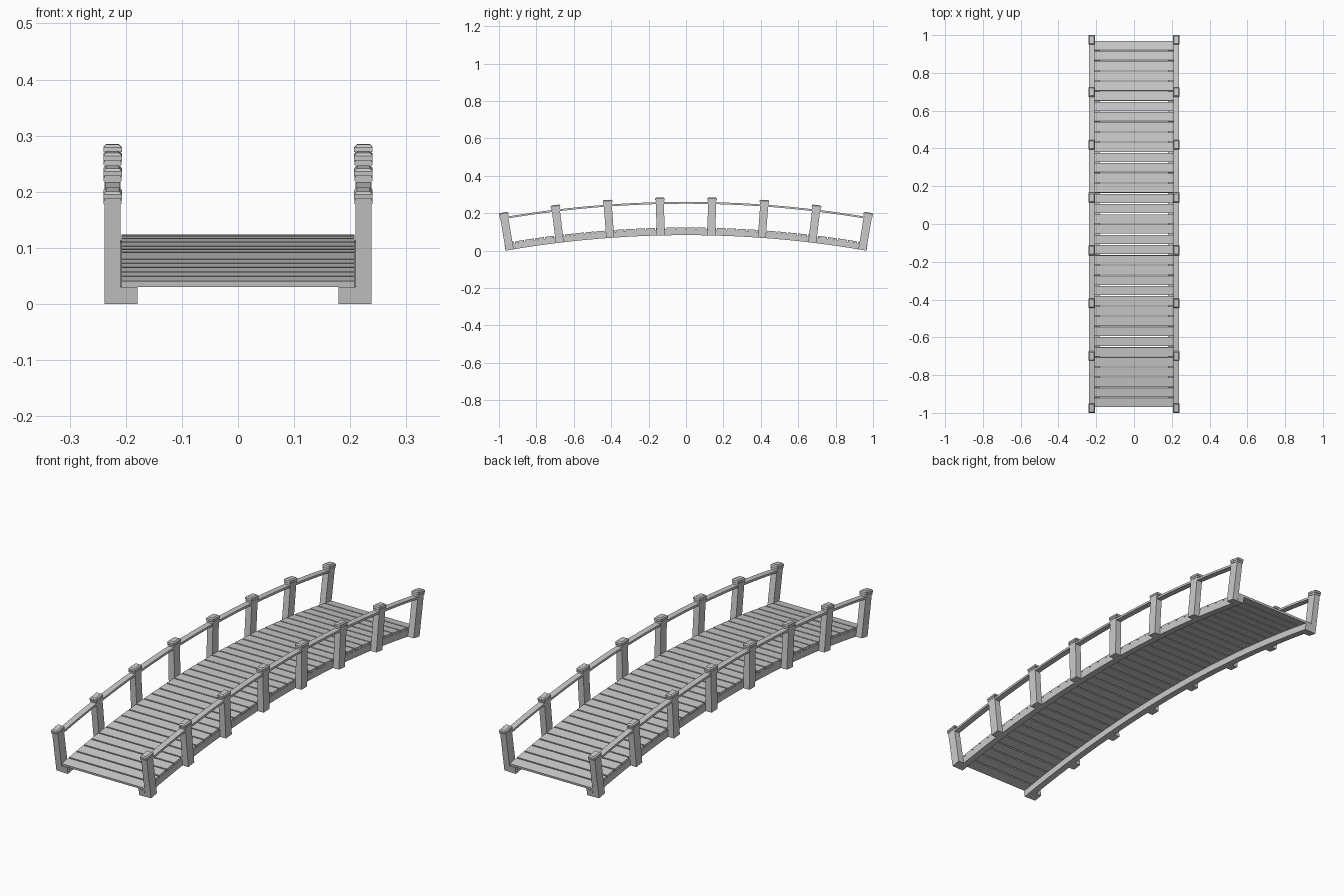
import bpy, bmesh, math
from mathutils import Matrix, Vector

if "Cube" in bpy.data.objects:
    bpy.data.objects.remove(bpy.data.objects["Cube"])

R = 5.65            # radius of the underside arc
ZC = 0.083 - R      # height of the arc centre
END = 0.1716        # half angle of the span
POST_END = 0.1676   # angle of the last posts
POST_X = 0.2235


def at(theta, h):
    """Point on the arc, h above the underside."""
    return Vector((0, (R + h) * math.sin(theta), ZC + (R + h) * math.cos(theta)))


def finish(bm, name):
    bmesh.ops.recalc_face_normals(bm, faces=bm.faces)
    me = bpy.data.meshes.new(name)
    bm.to_mesh(me)
    bm.free()
    ob = bpy.data.objects.new(name, me)
    bpy.context.collection.objects.link(ob)
    return ob


def loft(bm, rings):
    """Skin four-point rings and close both ends."""
    loops = [[bm.verts.new(p) for p in r] for r in rings]
    for a, b in zip(loops, loops[1:]):
        for i in range(4):
            j = (i + 1) % 4
            bm.faces.new((a[i], a[j], b[j], b[i]))
    bm.faces.new(loops[0])
    bm.faces.new(loops[-1])


def arc_bar(name, x0, x1, h0, h1, half, n):
    """Rectangular bar following the arc."""
    bm = bmesh.new()
    rings = []
    for k in range(n + 1):
        t = -half + 2 * half * k / n
        rings.append([at(t, h) + Vector((x, 0, 0))
                      for x, h in ((x0, h0), (x1, h0), (x1, h1), (x0, h1))])
    loft(bm, rings)
    return finish(bm, name)


def upright(name, x, theta, profile):
    """Stack of rectangles (height, half x, half y) standing square to the arc."""
    bm = bmesh.new()
    loft(bm, [[(sx * hx, sy * hy, h) for sx, sy in ((-1, -1), (1, -1), (1, 1), (-1, 1))]
              for h, hx, hy in profile])
    base = at(theta, 0)
    bm.transform(Matrix.Translation((x, base.y, base.z)) @ Matrix.Rotation(-theta, 4, 'X'))
    return finish(bm, name)


# deck planks
N = 36
step = 2 * END / N
half_plank = (R + 0.04) * step / 2 - 0.003
for i in range(N):
    t = -END + step * (i + 0.5)
    upright("deck_plank", 0, t, [(0.0305, 0.208, half_plank), (0.0405, 0.208, half_plank)])

post_profile = [(0, 0.0145, 0.0215), (0.184, 0.0145, 0.0215)]
cap_profile = [(0.181, 0.0160, 0.0240), (0.187, 0.0160, 0.0240),
               (0.187, 0.0145, 0.0215), (0.190, 0.0145, 0.0215),
               (0.190, 0.0165, 0.0255), (0.198, 0.0165, 0.0255),
               (0.203, 0.0115, 0.0200)]

for side, s in (("left", -1), ("right", 1)):
    # side beam under the planks and handrail through the posts
    arc_bar(side + "_beam", s * 0.179, s * 0.209, 0, 0.0305, END, 36)
    arc_bar(side + "_handrail", s * (POST_X - 0.0135), s * (POST_X + 0.0135),
            0.168, 0.178, POST_END, 28)
    # posts with caps
    for k in range(8):
        t = -POST_END + 2 * POST_END * k / 7
        upright(side + "_post", s * POST_X, t, post_profile)
        upright(side + "_post_cap", s * POST_X, t, cap_profile)
